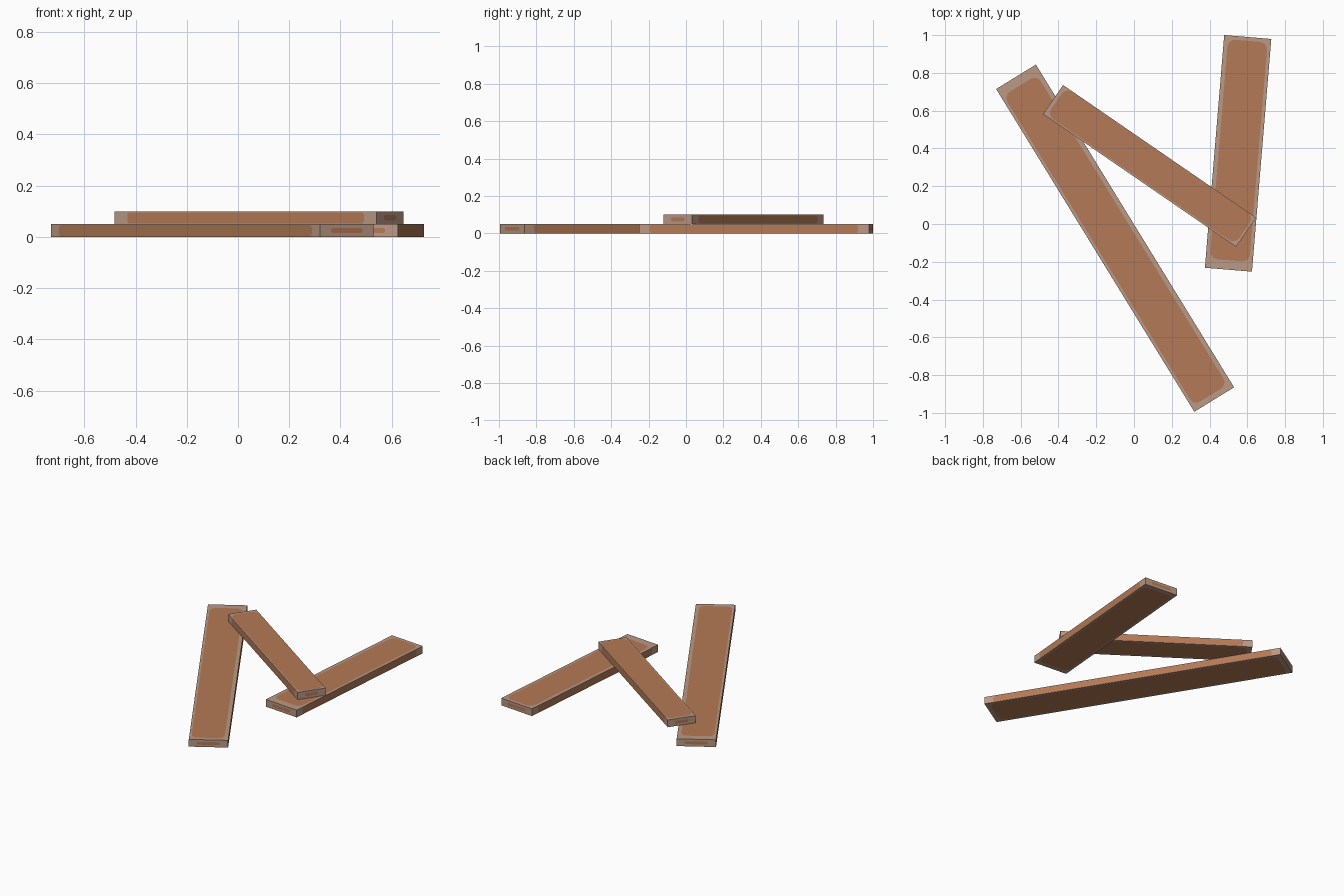
import bpy, math
from mathutils import Vector, Matrix

if "Cube" in bpy.data.objects:
    bpy.data.objects.remove(bpy.data.objects["Cube"])


def material(name, rgb):
    m = bpy.data.materials.new(name)
    m.diffuse_color = (*rgb, 1)
    m.use_nodes = True
    m.node_tree.nodes["Principled BSDF"].inputs["Base Color"].default_value = m.diffuse_color
    return m


WOOD = material("brown wood", (0.456, 0.195, 0.093))
WORN = material("worn pale edge", (0.50, 0.32, 0.235))


def panel(verts, faces, mats, centre, u, v, hu, hv, margins, radius):
    """One box side: pale border around a brown patch with rounded corners."""
    left, right, low, high = margins
    base = len(verts)
    x0, x1, y0, y1 = -hu + left, hu - right, -hv + low, hv - high
    r = min(radius, (x1 - x0) * 0.49, (y1 - y0) * 0.49)
    steps = 4
    pts = [(-hu, -hv), (hu, -hv), (hu, hv), (-hu, hv)]
    centres = [(x0 + r, y0 + r), (x1 - r, y0 + r), (x1 - r, y1 - r), (x0 + r, y1 - r)]
    for k, (cx, cy) in enumerate(centres):
        for i in range(steps + 1):
            a = math.pi + (k + i / steps) * math.pi / 2
            pts.append((cx + r * math.cos(a), cy + r * math.sin(a)))
    verts.extend(centre + u * a + v * b for a, b in pts)
    n = steps + 1
    faces.append([base + 4 + i for i in range(4 * n)])
    mats.append(0)
    for k in range(4):
        nxt = (k + 1) % 4
        s = base + 4 + k * n
        for i in range(steps):
            faces.append([base + k, s + i + 1, s + i])
            mats.append(1)
        faces.append([base + k, base + nxt, base + 4 + nxt * n, s + steps])
        mats.append(1)


def plank(name, x, y, z, length, width, angle, top_margins):
    hl, hw, hh = length / 2, width / 2, 0.025
    X, Y, Z = Vector((1, 0, 0)), Vector((0, 1, 0)), Vector((0, 0, 1))
    verts, faces, mats = [], [], []
    side = (0.06, 0.06, 0.002, 0.004)
    end = (0.05, 0.05, 0.015, 0.015)
    panel(verts, faces, mats, Z * hh, X, Y, hl, hw, top_margins, 0.04)
    panel(verts, faces, mats, -Z * hh, Y, X, hw, hl, (0.015, 0.015, 0.03, 0.03), 0.04)
    panel(verts, faces, mats, -Y * hw, X, Z, hl, hh, side, 0.012)
    panel(verts, faces, mats, Y * hw, -X, Z, hl, hh, side, 0.012)
    panel(verts, faces, mats, X * hl, Y, Z, hw, hh, end, 0.01)
    panel(verts, faces, mats, -X * hl, -Y, Z, hw, hh, end, 0.01)
    me = bpy.data.meshes.new(name)
    me.from_pydata(verts, [], faces)
    me.materials.append(WOOD)
    me.materials.append(WORN)
    me.polygons.foreach_set("material_index", mats)
    me.update()
    ob = bpy.data.objects.new(name, me)
    bpy.context.collection.objects.link(ob)
    ob.matrix_world = Matrix.Translation((x, y, z)) @ Matrix.Rotation(math.radians(angle), 4, "Z")


# Two planks lie on the ground, one rests across them
plank("long_plank", -0.10, -0.075, 0.025, 2.005, 0.247, -58.45, (0.05, 0.03, 0.015, 0.024))
plank("short_plank", 0.551, 0.374, 0.025, 1.236, 0.25, 85.25, (0.05, 0.02, 0.018, 0.022))
plank("crossing_plank", 0.0825, 0.3075, 0.075, 1.24, 0.187, -34.5, (0.02, 0.012, 0.008, 0.003))
